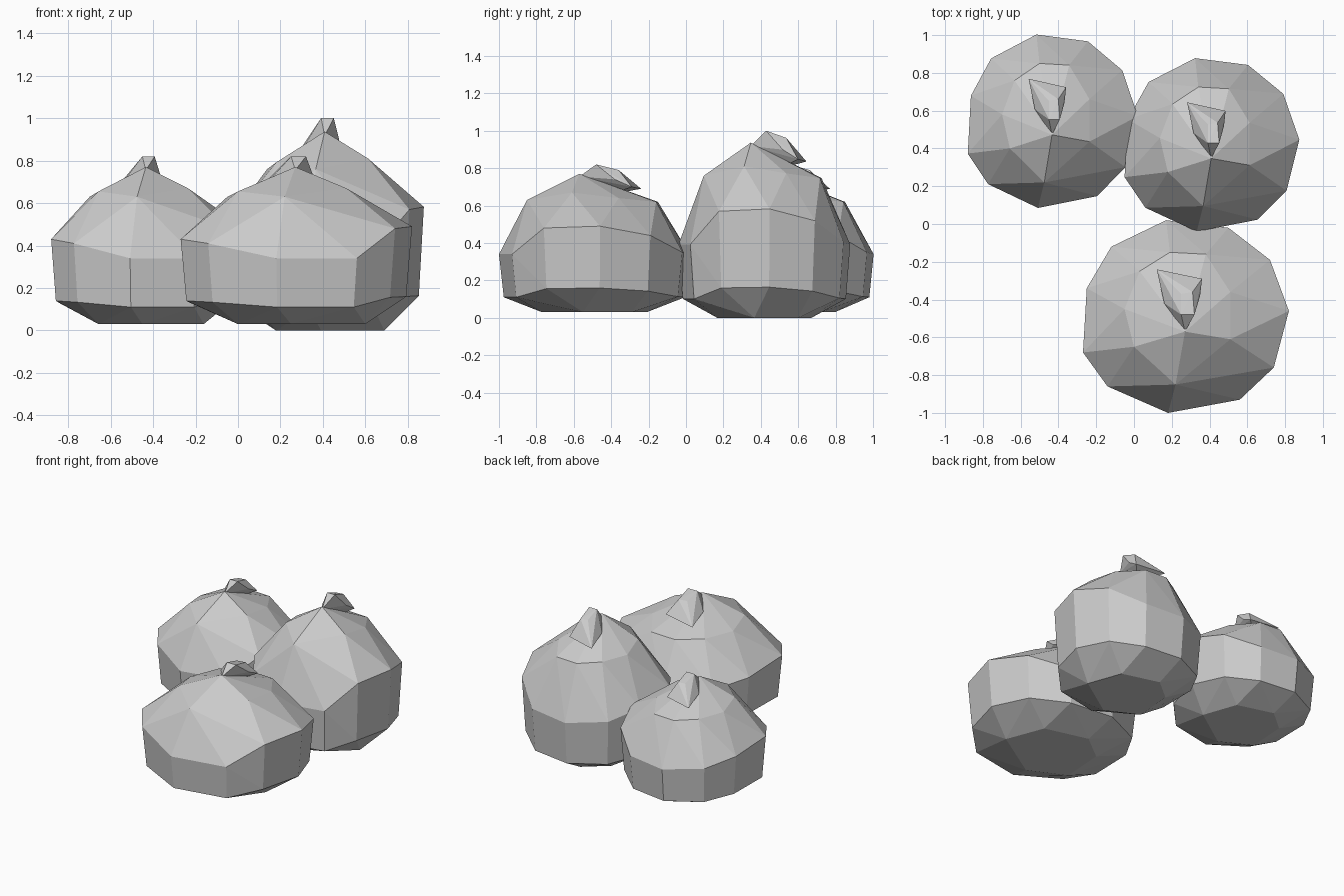
import bpy
import bmesh
from mathutils import Vector

default_cube = bpy.data.objects.get("Cube")
if default_cube:
    bpy.data.objects.remove(default_cube, do_unlink=True)


def make_material(name, color):
    material = bpy.data.materials.new(name)
    material.use_nodes = True
    material.diffuse_color = color
    shader = next(n for n in material.node_tree.nodes if n.type == "BSDF_PRINCIPLED")
    shader.inputs["Base Color"].default_value = color
    shader.inputs["Roughness"].default_value = 0.8
    return material


pale_grey = make_material("pale grey", (0.6, 0.6, 0.6, 1))

# Widest ring of the gourd, counter-clockwise from the front
girdle = [(.18, -1, .34), (.56, -.93, .34), (.74, -.76, .48), (.82, -.46, .49),
          (.72, -.19, .44), (.5, -.02, .35), (.17, .02, .34), (-.12, -.12, .36),
          (-.25, -.34, .4), (-.27, -.68, .43), (-.14, -.86, .41)]

# Shoulder ring and the peak under the stem
shoulder = [(.22, -.85, .63), (.51, -.61, .67), (.51, -.36, .64), (.38, -.16, .62),
            (.19, -.15, .62), (.03, -.25, .63), (-.05, -.45, .63), (0, -.65, .655)]
peak = [(.27, -.57, .77)]

# Flat underside
underside = [(.25, -.77, .03), (.6, -.55, .03), (.5, -.29, .03),
             (.2, -.21, .03), (.02, -.35, .03), (0, -.65, .03)]

# Stem bends over from the back of the gourd to a pointed front
stem_points = [(.27, -.57, .755), (.25, -.48, .82), (.32, -.48, .82),
               (.25, -.37, .79), (.31, -.36, .79), (.16, -.42, .72), (.35, -.38, .74),
               (.12, -.24, .69), (.22, -.27, .7), (.36, -.29, .7), (.25, -.4, .66)]


def lower_ring(ring):
    """Slightly narrower copy of the widest ring, close to the ground."""
    center = sum((Vector(p) for p in ring), Vector()) / len(ring)
    result = []
    for p in ring:
        q = center.lerp(Vector(p), .95)
        q.z = .11 + .33 * (p[2] - .34)
        result.append(q)
    return result


def faceted_solid(name, points, corner, size):
    """Wrap flat facets around the points, scaled and placed by the front-left corner."""
    bm = bmesh.new()
    for x, y, z in points:
        bm.verts.new((corner[0] + (x + .27) * size[0],
                      corner[1] + (y + 1) * size[1],
                      corner[2] + (z - .03) * size[2]))
    hull = bmesh.ops.convex_hull(bm, input=bm.verts[:])
    unused = {v for v in hull["geom_interior"] + hull["geom_unused"]
              if isinstance(v, bmesh.types.BMVert)}
    bmesh.ops.delete(bm, geom=list(unused), context="VERTS")
    # Join facets that are nearly level with each other
    bmesh.ops.dissolve_limit(bm, angle_limit=.03, verts=bm.verts[:], edges=bm.edges[:])
    bmesh.ops.recalc_face_normals(bm, faces=bm.faces[:])
    mesh = bpy.data.meshes.new(name)
    bm.to_mesh(mesh)
    bm.free()
    mesh.materials.append(pale_grey)
    obj = bpy.data.objects.new(name, mesh)
    bpy.context.collection.objects.link(obj)
    return obj


body_points = girdle + lower_ring(girdle) + shoulder + peak + underside

# Three gourds: a wide one in front, a small one and a tall one behind
placements = {
    "front": ((-.27, -1, .03), (1, 1, 1)),
    "back_right": ((-.88, .085, .03), (.826, .9, 1)),
    "back_left": ((-.05, -.04, 0), (.849, .9, 1.266)),
}
for place, (corner, size) in placements.items():
    body = faceted_solid(place + "_gourd", body_points, corner, size)
    stem = faceted_solid(place + "_stem", stem_points, corner, size)
    stem.parent = body
